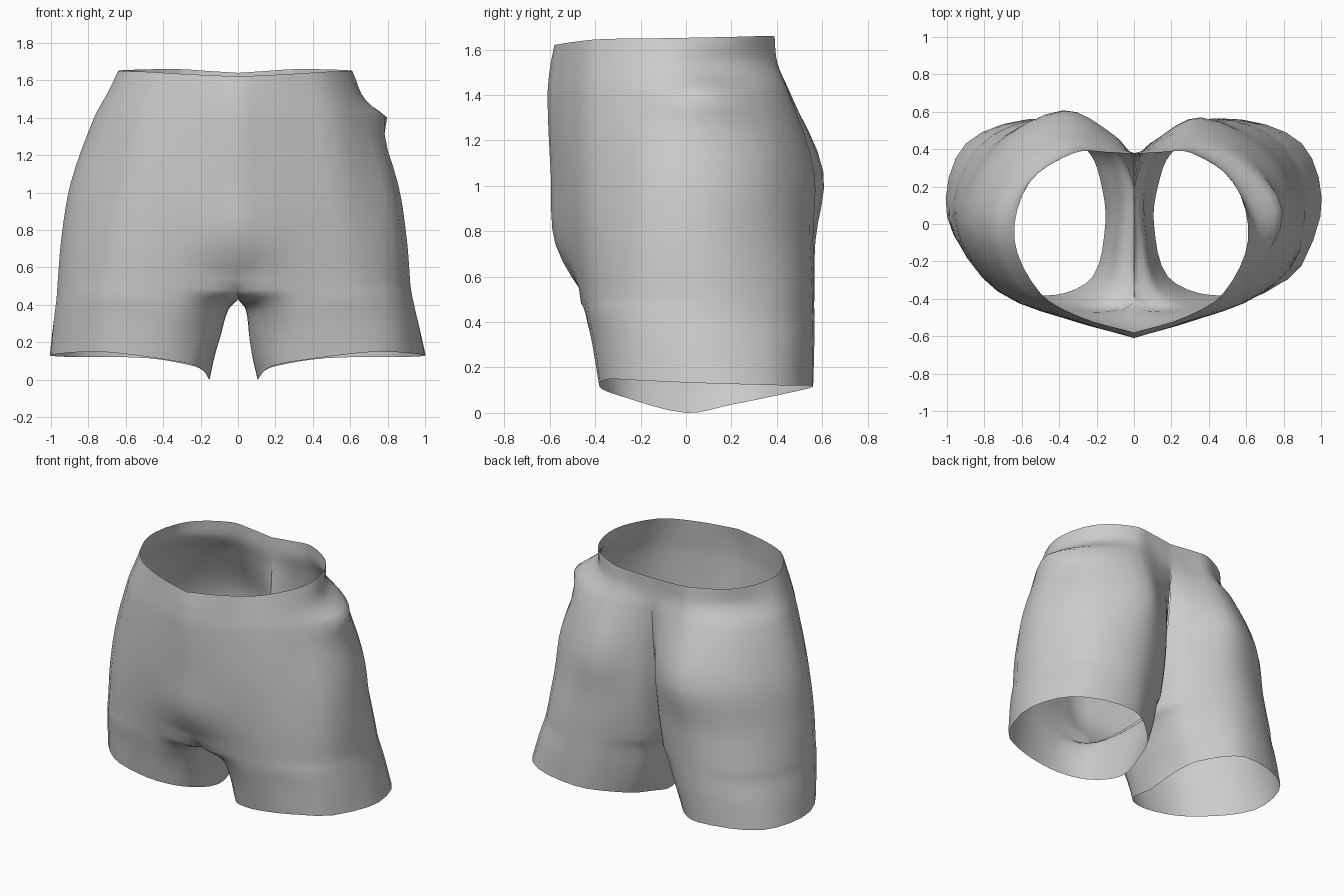
import bpy, bmesh, math
from mathutils import Vector

cube = bpy.data.objects.get("Cube")
if cube:
    bpy.data.objects.remove(cube, do_unlink=True)

# Guide lines run from waist to leg hem; each has one x and one y per level.
HEIGHTS = [1.65, 1.53, 1.4, 1.05, .75, .5, .43, .3, .12]
DROPS = [.03, 0, 0, 0, 0, .06, .06, .1, .12]
SPLIT = 5          # level where the body parts into two legs
STEPS = 4          # subdivisions between guide points


def spline(points, closed=False):
    """Smooth curve, spaced by distance, with STEPS samples per span."""
    n = len(points)
    out = []
    for i in range(n if closed else n - 1):
        if closed:
            a, b, c, d = (points[(i + k) % n] for k in (-1, 0, 1, 2))
        else:
            b, c = points[i], points[i + 1]
            a = points[i - 1] if i else b * 2 - c
            d = points[i + 2] if i + 2 < n else c * 2 - b
        span = (c - b).length
        leave = (c - a) * (span / (span + (b - a).length))
        arrive = (d - b) * (span / (span + (d - c).length))
        for s in range(STEPS):
            t = s / STEPS
            ease = t * t * (3 - 2 * t)
            out.append(b.lerp(c, ease) + leave * (t * (1 - t) ** 2)
                       - arrive * (t * t * (1 - t)))
    if not closed:
        out.append(points[-1].copy())
    return out


def guide(xs, ys, follow):
    """Dense line down the cloth; follow sets how far it takes the drops."""
    return spline([Vector((x, y, z - follow * drop))
                   for x, y, z, drop in zip(xs, ys, HEIGHTS, DROPS)])


centre = [0] * (SPLIT + 1)
front_seam = guide(centre + [.12, .15, .2],
                   [-.58, -.6, -.61, -.595, -.575, -.42, -.36, -.29, -.28], .4)
front_thigh = guide([.28, .29, .3, .32, .32, .31, .32, .36, .42],
                    [-.5, -.51, -.52, -.52, -.5, -.455, -.44, -.41, -.38], .05)
front_hip = guide([.5, .54, .58, .65, .7, .72, .73, .74, .74],
                  [-.37, -.38, -.385, -.385, -.375, -.365, -.36, -.34, -.325], -.25)
outer_hip = guide([.64, .7, .77, .895, .945, .965, .97, .985, 1],
                  [-.08, -.05, -.02, 0, .01, .02, .02, .03, .04], -.1)
back_hip = guide([.56, .57, .62, .73, .77, .82, .83, .86, .9],
                 [.22, .23, .31, .4, .41, .42, .42, .43, .43], 0)
cheek = guide([.32, .33, .36, .37, .41, .45, .45, .46, .48],
              [.38, .395, .455, .605, .57, .565, .565, .565, .56], .05)
inner_cheek = guide([.15, .15, .13, .1, .09, .1, .12, .16, .22],
                    [.385, .385, .415, .47, .43, .39, .38, .38, .38], .4)
back_seam = guide(centre + [.05, .09, .15],
                  [.375, .375, .38, .35, .28, .18, .18, .2, .2], .7)
inner_thigh = guide(centre + [.06, .09, .13],
                    [-.1] * len(centre) + [-.08, -.03, 0], 1)
lines = [front_seam, front_thigh, front_hip, outer_hip, back_hip, cheek,
         inner_cheek, back_seam, inner_thigh]


def bell(value, middle, width):
    return math.exp(-((value - middle) / width) ** 2)


def fit_side(p, side):
    """Small differences between the left (+1) and right (-1) halves."""
    x, y, z = max(p.x, 0), p.y, p.z + .03 * p.y * p.z / 1.64
    if x > 0:
        low = min(1, max(0, (.42 - z) / .3))
        x = max(0, x - side * .03 * low * max(0, 1 - x / .6))
    if side > 0:
        x *= 1 - .045 * min(1, max(0, (z - .1) / .4))
        y -= .04 * bell(z, 1.05, .25) * min(1, max(0, (y - .3) / .2))
        if y < 0:
            y -= .06 * bell(x, .88, .12) * min(1, -y / .1)
        # Puckered fold at the left hip
        near = bell(y, .12, .2) * min(1, x / .5)
        x += near * (.08 * bell(z, 1.39, .07) - .02 * bell(z, 1.53, .07))
    return Vector((side * x, y, z))


split_row = SPLIT * STEPS
seam_index = (len(lines) - 2) * STEPS      # back seam position in a ring

bm = bmesh.new()
for side in (1, -1):
    # Rings: open halves above the crotch, closed leg loops below
    rows = []
    for r in range(len(front_seam)):
        if r < split_row:
            ring = spline([line[r] for line in lines[:-1]])
        else:
            ring = spline([line[r] for line in lines], closed=True)
        if r <= split_row:
            for p in [ring[0]] + ring[seam_index:]:
                p.x = 0
        rows.append([bm.verts.new(fit_side(p, side)) for p in ring])
    for r, (upper, lower) in enumerate(zip(rows, rows[1:])):
        n = len(upper)
        for i in range(n if r >= split_row else n - 1):
            j = (i + 1) % n
            quad = [upper[i], lower[i], lower[j], upper[j]]
            bm.faces.new(quad if side > 0 else quad[::-1])

# Sew the halves together along the centre seam and crotch
bmesh.ops.remove_doubles(bm, verts=[v for v in bm.verts if abs(v.co.x) < .0005], dist=.001)
mesh = bpy.data.meshes.new("shorts")
bm.to_mesh(mesh)
bm.free()

# Plain grey cloth
cloth = bpy.data.materials.new("grey_cloth")
cloth.use_nodes = True
grey = (.6, .6, .6, 1)
cloth.diffuse_color = grey
cloth.node_tree.nodes["Principled BSDF"].inputs["Base Color"].default_value = grey
mesh.materials.append(cloth)

shorts = bpy.data.objects.new("shorts", mesh)
bpy.context.collection.objects.link(shorts)
bpy.ops.object.select_all(action='DESELECT')
shorts.select_set(True)
bpy.context.view_layer.objects.active = shorts
bpy.ops.object.shade_smooth_by_angle(angle=math.radians(60))
